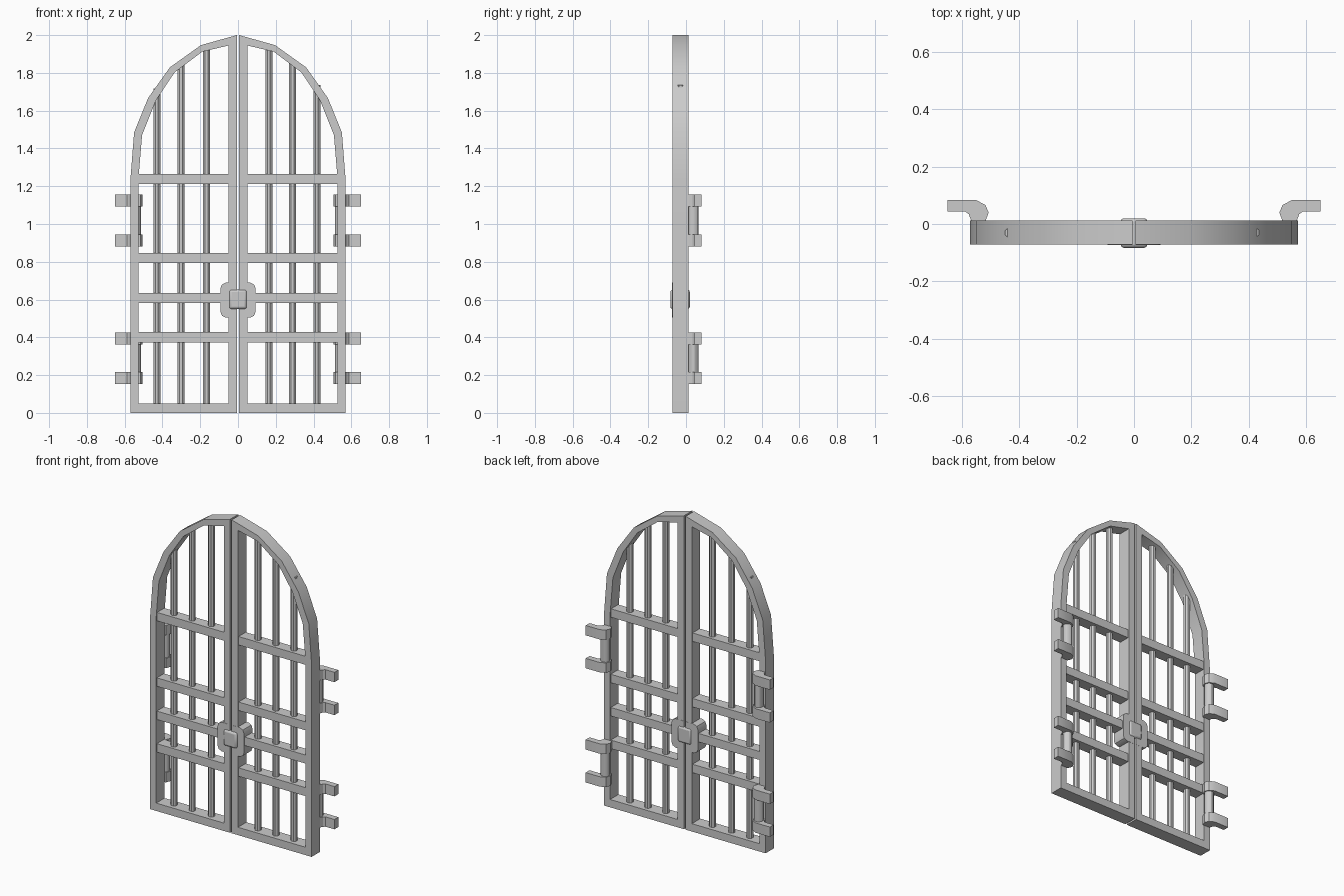
import bpy, bmesh, math

cube = bpy.data.objects.get("Cube")
if cube:
    bpy.data.objects.remove(cube, do_unlink=True)

iron = bpy.data.materials.new("grey_iron")
iron.use_nodes = True
grey = (0.6, 0.6, 0.6, 1)
iron.diffuse_color = grey
iron.node_tree.nodes["Principled BSDF"].inputs["Base Color"].default_value = grey

FRONT, BACK = -0.072, 0.012
MID = (FRONT + BACK) / 2


def finish(name, bm, bevel=0, smooth=True):
    bmesh.ops.recalc_face_normals(bm, faces=bm.faces)
    mesh = bpy.data.meshes.new(name)
    bm.to_mesh(mesh)
    bm.free()
    mesh.materials.append(iron)
    ob = bpy.data.objects.new(name, mesh)
    bpy.context.collection.objects.link(ob)
    if bevel:
        mod = ob.modifiers.new("bevel", "BEVEL")
        mod.width, mod.segments = bevel, 2
    if smooth:
        bpy.ops.object.select_all(action="DESELECT")
        ob.select_set(True)
        bpy.context.view_layer.objects.active = ob
        bpy.ops.object.shade_smooth_by_angle(angle=math.radians(30))
    return ob


def box(name, x, y, z, bevel=0):
    bm = bmesh.new()
    bmesh.ops.create_cube(bm, size=1)
    for v in bm.verts:
        v.co = [(r[0] + r[1]) / 2 + c * (r[1] - r[0]) for r, c in zip((x, y, z), v.co)]
    return finish(name, bm, bevel, bevel > 0)


def prism(name, points, offset):
    """Extrude a closed outline of 3D points along an offset."""
    bm = bmesh.new()
    face = bm.faces.new([bm.verts.new(p) for p in points])
    ext = bmesh.ops.extrude_face_region(bm, geom=[face])["geom"]
    bmesh.ops.translate(bm, vec=offset, verts=[g for g in ext if isinstance(g, bmesh.types.BMVert)])
    return finish(name, bm)


def rod(name, x, y, z0, z1, radius, sides):
    ring = [(2 * i + 1) * math.pi / sides for i in range(sides)]
    pts = [(x + radius * math.cos(a), y + radius * math.sin(a), z0) for a in ring]
    return prism(name, pts, (0, 0, z1 - z0))


# Arch outlines of one door leaf, from hinge side up to the top
ARCH_OUT = [(0.57, 1.23), (0.55, 1.485), (0.476, 1.667), (0.36, 1.83), (0.196, 1.947), (0.006, 2.0)]
ARCH_IN = [(0.527, 1.24), (0.508, 1.47), (0.434, 1.656), (0.335, 1.803), (0.19, 1.912), (0.05, 1.945)]
OUTER = [(0.006, 0), (0.57, 0)] + ARCH_OUT
INNER = [(0.05, 0.05), (0.527, 0.05)] + ARCH_IN


def arch_height(x):
    for (xa, za), (xb, zb) in zip(ARCH_OUT, ARCH_OUT[1:]):
        if xb <= x <= xa:
            return za + (zb - za) * (xa - x) / (xa - xb) - 0.015


def leaf_frame(name, s):
    bm = bmesh.new()
    loops = [[bm.verts.new((s * x, y, z)) for x, z in line]
             for line, y in ((OUTER, FRONT), (INNER, FRONT), (INNER, BACK), (OUTER, BACK))]
    n = len(OUTER)
    for k in range(4):
        a, b = loops[k], loops[(k + 1) % 4]
        for i in range(n):
            j = (i + 1) % n
            bm.faces.new((a[i], a[j], b[j], b[i]))
    finish(name, bm)


# Hinge hook outline seen from above
HOOK = [(0.65, 0.083), (0.549, 0.083), (0.517, 0.066), (0.506, 0.04), (0.517, 0.01),
        (0.566, 0.01), (0.575, 0.034), (0.588, 0.044), (0.65, 0.044)]
# Half of the lock plate outline
PLATE = [(0.006, 0.505), (0.065, 0.505), (0.085, 0.515), (0.093, 0.535),
         (0.093, 0.66), (0.085, 0.68), (0.065, 0.69), (0.006, 0.69)]
BARS = {"left": (0.163, 0.289, 0.417), "right": (0.166, 0.302, 0.43)}

for side, s in (("left", 1), ("right", -1)):
    leaf_frame(side + "_frame", s)
    # Flat cross rails
    for i, z in enumerate((0.4, 0.608, 0.82, 1.238)):
        box(f"{side}_rail_{i}", sorted((s * 0.04, s * 0.535)), (FRONT + 0.006, BACK - 0.006),
            (z - 0.027, z + 0.027))
    # Round upright bars
    for i, x in enumerate(BARS[side]):
        rod(f"{side}_bar_{i}", s * x, MID, 0.03, arch_height(x), 0.02, 8)
    # Lock plate half
    prism(side + "_lock_plate", [(s * x, FRONT - 0.001, z) for x, z in PLATE],
          (0, BACK - FRONT + 0.002, 0))
    # Hinges: two hooks joined by a pin
    for tag, base in (("lower", 0.153), ("upper", 0.882)):
        for k, z in enumerate((base, base + 0.21)):
            prism(f"{side}_{tag}_hinge_hook_{k}", [(s * x, y, z) for x, y in HOOK], (0, 0, 0.063))
        rod(f"{side}_{tag}_hinge_pin", s * 0.541, 0.039, base + 0.02, base + 0.25, 0.028, 12)

# Central lock block
box("lock_block", (-0.047, 0.047), (-0.083, 0.02), (0.55, 0.652), 0.012)
